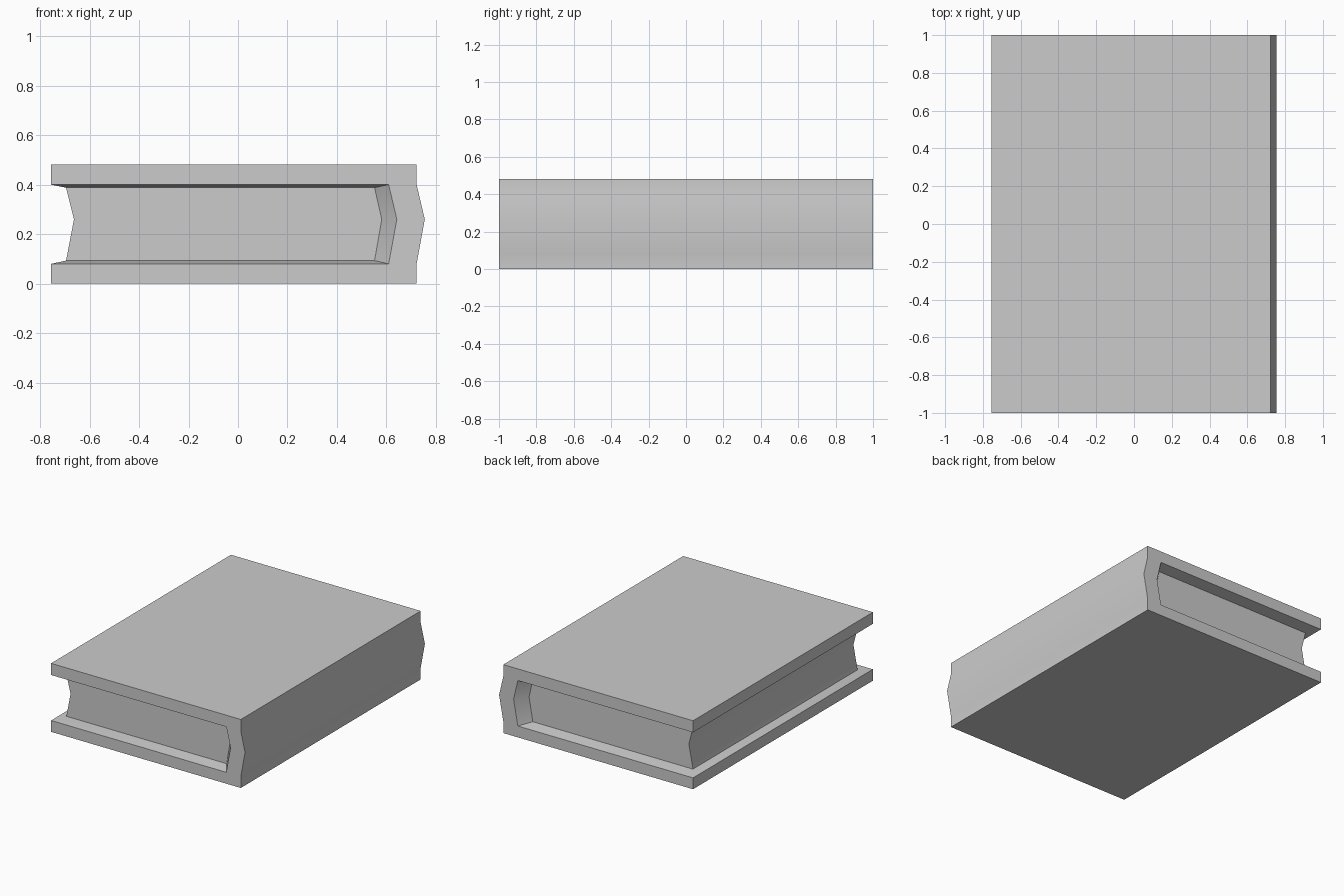
import bpy
import bmesh

if "Cube" in bpy.data.objects:
    bpy.data.objects.remove(bpy.data.objects["Cube"])

END_Y, PAGE_Y = 1.0, 0.915

# Cross-sections in x, z
OUTER = [(-0.755, 0.482), (0.722, 0.482), (0.722, 0.40), (0.755, 0.26),
         (0.722, 0.08), (0.722, 0.0), (-0.755, 0.0)]
RIM = [(-0.755, 0.08), (0.609, 0.08), (0.642, 0.26), (0.609, 0.40), (-0.755, 0.40)]
PAGES = [(-0.695, 0.093), (0.552, 0.093), (0.581, 0.26), (0.552, 0.388),
         (-0.695, 0.388), (-0.663, 0.26)]


def ring(bm, points, y):
    return [bm.verts.new((x, y, z)) for x, z in points]


def bridge(bm, a, b, closed=False):
    """Join two matching rows of vertices with quads."""
    for i in range(len(a) if closed else len(a) - 1):
        j = (i + 1) % len(a)
        bm.faces.new((a[i], a[j], b[j], b[i]))


def finish(bm, name):
    bmesh.ops.recalc_face_normals(bm, faces=bm.faces)
    mesh = bpy.data.meshes.new(name)
    bm.to_mesh(mesh)
    bm.free()
    obj = bpy.data.objects.new(name, mesh)
    bpy.context.collection.objects.link(obj)
    bpy.ops.object.select_all(action='DESELECT')
    obj.select_set(True)
    bpy.context.view_layer.objects.active = obj
    bpy.ops.object.shade_smooth_by_angle(angle=0.52)
    return obj


# Cover: C-shaped boards and spine, inner faces sloping in to the pages
bm = bmesh.new()
ends = []
for side in (-1, 1):
    section = ring(bm, OUTER + RIM, side * END_Y)
    seat = ring(bm, PAGES[:5], side * PAGE_Y)
    bm.faces.new(section)
    bridge(bm, section[len(OUTER):], seat)
    ends.append((section, seat))
(front, front_seat), (back, back_seat) = ends
n = len(OUTER)
bridge(bm, front[:n + 1], back[:n + 1])                    # outside and lower board edge
bridge(bm, [front[-1], front[0]], [back[-1], back[0]])     # upper board edge
for k in (0, -1):                                          # board strips beside fore edge
    bridge(bm, [front[n:][k], front_seat[k]], [back[n:][k], back_seat[k]])
finish(bm, "book_cover")

# Pages: recessed ends and a hollowed fore edge
bm = bmesh.new()
front, back = ring(bm, PAGES, -PAGE_Y), ring(bm, PAGES, PAGE_Y)
bm.faces.new(front)
bm.faces.new(back)
bridge(bm, front[4:] + front[:1], back[4:] + back[:1])
finish(bm, "page_block")
